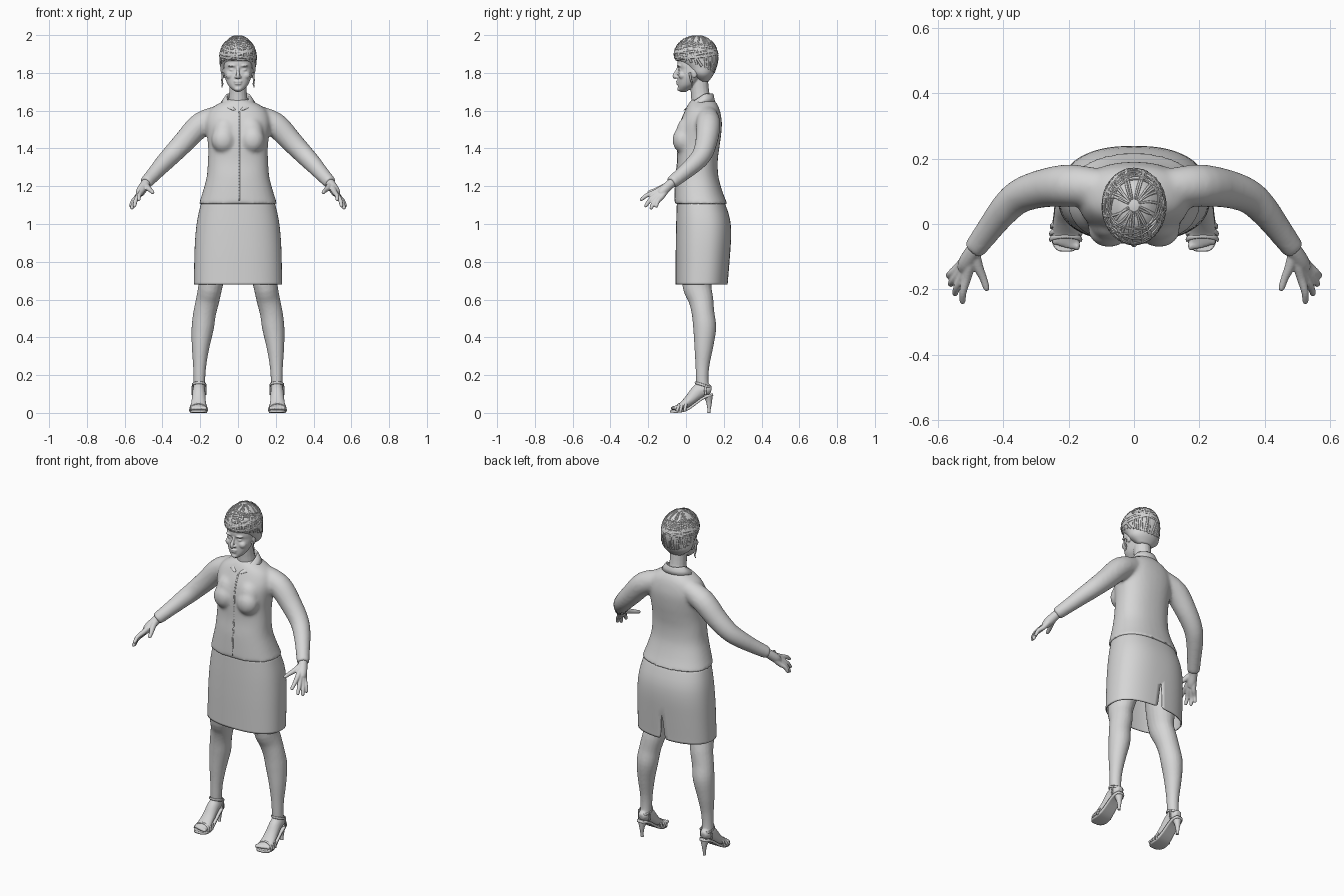
import bpy, bmesh, math, random
from mathutils import Vector, Matrix

random.seed(4)
if "Cube" in bpy.data.objects:
    bpy.data.objects.remove(bpy.data.objects["Cube"])

GREY = bpy.data.materials.new("light grey")
GREY.use_nodes = True
GREY.diffuse_color = (.67, .67, .67, 1)
GREY.node_tree.nodes["Principled BSDF"].inputs["Base Color"].default_value = (.67, .67, .67, 1)


def finish(name, bm, voxel=0, smooth=3, subsurf=0, solid=0, mirror=False):
    """Turn a bmesh into a smooth object with its modifiers."""
    bmesh.ops.recalc_face_normals(bm, faces=bm.faces)
    mesh = bpy.data.meshes.new(name)
    for f in bm.faces:
        f.smooth = True
    bm.to_mesh(mesh)
    bm.free()
    ob = bpy.data.objects.new(name, mesh)
    bpy.context.collection.objects.link(ob)
    mesh.materials.append(GREY)
    if voxel:
        r = ob.modifiers.new("blend", 'REMESH')
        r.mode, r.voxel_size, r.use_smooth_shade = 'VOXEL', voxel, True
        s = ob.modifiers.new("soften", 'SMOOTH')
        s.factor, s.iterations = 0.5, smooth
    if subsurf:
        s = ob.modifiers.new("round", 'SUBSURF')
        s.levels = s.render_levels = subsurf
    if solid:
        ob.modifiers.new("thickness", 'SOLIDIFY').thickness = solid
    if mirror:
        ob.modifiers.new("mirror", 'MIRROR')
    return ob


def refine(rows, k=4):
    """Smooth curve through rows of numbers."""
    out = []
    for i in range(len(rows) - 1):
        quad = [rows[max(i - 1, 0)], rows[i], rows[i + 1], rows[min(i + 2, len(rows) - 1)]]
        for j in range(k):
            t = j / k
            out.append(tuple(b + t / 2 * (c - a + t * (2 * a - 5 * b + 4 * c - d + t * (3 * (b - c) + d - a)))
                             for a, b, c, d in zip(*quad)))
    return out + [tuple(rows[-1])]


def skin(bm, rings, closed=True, caps=True):
    """Bridge rows of points into a surface."""
    rows = [[bm.verts.new(p) for p in r] for r in rings]
    n = len(rows[0])
    for a, b in zip(rows, rows[1:]):
        for i in range(n if closed else n - 1):
            j = (i + 1) % n
            bm.faces.new((a[i], a[j], b[j], b[i]))
    if caps:
        bm.faces.new(rows[0])
        bm.faces.new(rows[-1])


def section(z, rx, front, back, n=32, power=2.0, gap=None):
    """Horizontal rounded section, starting at the back."""
    g = gap or 0
    steps = n if gap is None else n - 1
    pts = []
    for i in range(n):
        a = g + (2 * math.pi - 2 * g) * i / steps
        s, c = math.sin(a), math.cos(a)
        pts.append((rx * math.copysign(abs(s) ** (2 / power), s),
                    (front + back) / 2 + (back - front) / 2 * math.copysign(abs(c) ** (2 / power), c), z))
    return pts


def tube(bm, path, n=16, ref=(1, 0, 0), loop=False):
    """Sweep an ellipse; each point is x, y, z, radius[, second radius]."""
    if not loop:
        path = refine([(*p[:4], p[-1]) for p in path])
    c = [Vector(p[:3]) for p in path]
    rings = []
    for i, p in enumerate(path):
        if loop:
            t = c[(i + 1) % len(c)] - c[i - 1]
        else:
            t = c[min(i + 1, len(c) - 1)] - c[max(i - 1, 0)]
        t.normalize()
        s = Vector(ref)
        s = (s - t * s.dot(t)).normalized()
        u = t.cross(s)
        ra, rb = p[3], p[-1]
        rings.append([c[i] + s * ra * math.cos(k * 2 * math.pi / n) + u * rb * math.sin(k * 2 * math.pi / n)
                      for k in range(n)])
    if loop:
        rings.append(rings[0])
    skin(bm, rings, caps=not loop)
    if loop:
        bmesh.ops.remove_doubles(bm, verts=bm.verts, dist=1e-5)


def blob(bm, centre, radii):
    bmesh.ops.create_uvsphere(bm, u_segments=20, v_segments=12, radius=1,
                              matrix=Matrix.Translation(centre) @ Matrix.Diagonal((*radii, 1)))


# Jacket: torso, bust and sleeves blended together
bm = bmesh.new()
skin(bm, [section(*r, power=2.3) for r in refine((
    (1.105, .208, -.062, .22), (1.17, .187, -.06, .194), (1.25, .166, -.056, .172),
    (1.33, .16, -.047, .168), (1.40, .158, -.046, .176), (1.47, .165, -.044, .186),
    (1.54, .172, -.03, .19), (1.60, .152, -.005, .18), (1.635, .108, .012, .165), (1.66, .055, .03, .145)))])
for s in (1, -1):
    blob(bm, (s * .077, -.016, 1.445), (.064, .056, .07))
    blob(bm, (s * .07, .0, 1.48), (.065, .052, .085))
    tube(bm, [(s * x, *r) for x, *r in (
        (.09, .11, 1.575, .056), (.195, .118, 1.528, .065), (.283, .108, 1.437, .059), (.35, .085, 1.367, .053),
        (.395, .045, 1.32, .048), (.44, -.012, 1.27, .041), (.489, -.078, 1.217, .035))], n=20)
jacket = finish("jacket", bm, voxel=.009, smooth=12)

# Front placket laid on the jacket
bm = bmesh.new()
skin(bm, [[(x, -.3, 1.125 + .47 * i / 30) for x in (.002, .01)] for i in range(31)], closed=False, caps=False)
placket = finish("jacket_placket", bm)
wrap = placket.modifiers.new("lay", 'SHRINKWRAP')
wrap.target, wrap.wrap_method, wrap.use_project_y, wrap.offset = jacket, 'PROJECT', True, .001
placket.modifiers.new("thickness", 'SOLIDIFY').thickness = .003

# Folded collar, meeting in a narrow V at the front
bm = bmesh.new()
rows = [[], [], [], []]
for i in range(29):
    a = (-1 + i / 14) * 2.95
    drop = max(0, abs(a) - 1.3) / 1.65
    for row, rx, ry, z in zip(rows, (.05, .057, .063, .092), (.052, .058, .063, .072),
                              (1.64 - .04 * drop, 1.692 - .085 * drop, 1.693 - .086 * drop, 1.65 - .05 * drop)):
        row.append((rx * math.sin(a), .082 - .026 * drop + ry * math.cos(a), z))
skin(bm, rows, closed=False, caps=False)
finish("collar", bm, subsurf=1, solid=.003)

# Skirt with a slit at the back
bm = bmesh.new()
skin(bm, [section(*r, n=41, power=2.4, gap=g) for *r, g in (
    (1.14, .188, -.048, .195, 0), (1.05, .212, -.051, .23, 0), (.99, .222, -.053, .24, 0),
    (.92, .228, -.054, .24, 0), (.86, .231, -.055, .235, 0), (.77, .233, -.055, .228, .02),
    (.70, .234, -.055, .222, .035), (.68, .234, -.055, .221, .04))], closed=False, caps=False)
bmesh.ops.remove_doubles(bm, verts=bm.verts, dist=1e-4)
finish("skirt", bm, subsurf=1, solid=.006)

# Legs and feet
bm = bmesh.new()
tube(bm, [(.115, .085, .95, .09, .1), (.13, .07, .8, .08, .09), (.145, .058, .68, .065, .078),
          (.16, .079, .6, .062, .066), (.176, .09, .53, .06, .06), (.187, .099, .45, .059, .061),
          (.198, .094, .35, .047, .05), (.203, .087, .25, .035, .037), (.205, .086, .17, .031, .033),
          (.206, .092, .11, .031, .035)], n=20)
tube(bm, [(.207, .134, .12, .018, .02), (.207, .112, .123, .031, .032), (.207, .07, .116, .034, .04),
          (.208, .02, .068, .038, .03), (.209, -.025, .034, .043, .02), (.209, -.055, .026, .042, .014)])
for i in range(5):
    blob(bm, (.174 + i * .017, -.066 + .004 * i, .025), (.01, .017, .012))
finish("leg", bm, voxel=.006, smooth=4, mirror=True)

# Shoes: arched sole, stiletto heel and straps
bm = bmesh.new()
skin(bm, [[(.208 + w * k, y, z) for k in (-1, -.6, 0, .6, 1)] for y, z, w in (
    (.142, .104, .02), (.115, .097, .033), (.08, .082, .034), (.03, .04, .036), (-.01, .015, .044),
    (-.05, .013, .047), (-.075, .014, .036), (-.083, .015, .02))], closed=False, caps=False)
finish("shoe_sole", bm, subsurf=1, solid=.013, mirror=True)
bm = bmesh.new()
tube(bm, [(.208, .116, .097, .03, .026), (.208, .122, .06, .016, .016),
          (.208, .122, .02, .009, .009), (.208, .12, 0, .009, .009)])
finish("shoe_heel", bm, mirror=True)
bm = bmesh.new()
for y, w, h in ((-.048, .047, .038), (-.03, .047, .048), (-.008, .045, .062)):
    tube(bm, [(.209 + w * math.cos(i * math.pi / 7), y + .012 * math.sin(i * math.pi / 7),
               .01 + h * math.sin(i * math.pi / 7), .008, .004) for i in range(8)], n=8, ref=(0, 1, 0))
tube(bm, [(.206 + .036 * math.sin(i * math.pi / 10), .09 + .041 * math.cos(i * math.pi / 10),
           .148 - .012 * math.cos(i * math.pi / 10), .007, .003) for i in range(20)], n=8, ref=(0, 0, 1), loop=True)
for s in (1, -1):
    tube(bm, [(.207 + s * .035, .105, .095, .006, .004), (.207 + s * .036, .102, .12, .006, .004),
              (.206 + s * .034, .108, .148, .006, .004)], n=8, ref=(0, 1, 0))
finish("shoe_straps", bm, mirror=True)

# Hands: each finger runs from the wrist to its tip
bm = bmesh.new()
wrist = Vector((.49, -.082, 1.212))
tube(bm, [(.465, -.045, 1.24, .024), (*wrist, .025), (.512, -.118, 1.178, .026), (.522, -.138, 1.158, .02)])
for knuckle, tip in (((.512, -.165, 1.168), (.525, -.243, 1.125)), ((.523, -.157, 1.154), (.549, -.217, 1.09)),
                     ((.531, -.145, 1.145), (.563, -.187, 1.078)), ((.535, -.13, 1.142), (.57, -.16, 1.088))):
    k, t = Vector(knuckle), Vector(tip)
    mid = k.lerp(t, .5) + Vector((.005, -.004, .005))
    tube(bm, [(*wrist, .017), (*wrist.lerp(k, .6), .016), (*k, .0145), (*mid, .0115),
              (*mid.lerp(t, .8), .0095), (*t, .005)], n=12)
tube(bm, [(*wrist, .018), (.478, -.128, 1.192, .016), (.462, -.165, 1.178, .012),
          (.452, -.195, 1.168, .01), (.45, -.205, 1.165, .005)], n=12)
finish("hand", bm, voxel=.004, smooth=3, mirror=True)

# Head, face and neck
bm = bmesh.new()
blob(bm, (0, .05, 1.85), (.08, .094, .09))
skin(bm, [section(*r, power=2.2) for r in refine((
    (1.70, .012, -.03, 0), (1.712, .03, -.04, .02), (1.735, .052, -.043, .05), (1.77, .068, -.044, .08),
    (1.80, .075, -.042, .1), (1.82, .076, -.039, .1), (1.84, .075, -.046, .1), (1.87, .073, -.046, .1)))])
tube(bm, [(0, .088, 1.6, .06), (0, .075, 1.69, .047, .049), (0, .065, 1.79, .047, .05)])
tube(bm, [(0, -.038, 1.835, .007), (0, -.05, 1.808, .008), (0, -.061, 1.784, .011), (0, -.052, 1.772, .009)], n=12)
blob(bm, (0, -.043, 1.754), (.023, .01, .006))
blob(bm, (0, -.042, 1.743), (.02, .01, .006))
blob(bm, (0, -.033, 1.715), (.02, .014, .012))
for s in (1, -1):
    blob(bm, (s * .011, -.049, 1.778), (.008, .01, .007))
    blob(bm, (s * .031, -.034, 1.838), (.024, .015, .007))
    blob(bm, (s * .03, -.029, 1.816), (.016, .011, .007))
    blob(bm, (s * .042, -.018, 1.787), (.024, .022, .022))
    blob(bm, (s * .074, .045, 1.80), (.009, .016, .027))
finish("head", bm, voxel=.004, smooth=3)

# Loose curls in front of the ears
bm = bmesh.new()
tube(bm, [(.078, .02, 1.80, .006), (.084, .026, 1.765, .005), (.082, .034, 1.74, .004), (.086, .03, 1.722, .002)], n=8)
finish("side_curl", bm, mirror=True)

# Tall pinned-up hair
HAIR = refine(((1.755, .045, .07, .12), (1.79, .086, .025, .145), (1.83, .093, -.008, .16),
               (1.865, .096, -.048, .169), (1.89, .097, -.062, .17), (1.92, .091, -.059, .164),
               (1.95, .077, -.043, .15), (1.98, .05, -.008, .12), (1.993, .027, .025, .09), (1.998, .006, .05, .062)))


def hair_point(a, z):
    for p, q in zip(HAIR, HAIR[1:]):
        if z <= q[0]:
            break
    f = min(1, (z - p[0]) / (q[0] - p[0]))
    z, rx, front, back = (u + (v - u) * f for u, v in zip(p, q))
    return rx * math.sin(a), (front + back) / 2 + (back - front) / 2 * math.cos(a), z


bm = bmesh.new()
skin(bm, [section(*row, n=48) for row in HAIR])
finish("hair", bm)

# Flat locks: some wrap around the hair, some sweep up to the crown
bm = bmesh.new()
for k in range(16):
    base, tilt, phase = random.uniform(1.885, 1.945), random.uniform(.015, .04), random.uniform(0, 6)
    tube(bm, [(*hair_point(i * math.pi / 18, base + tilt * math.sin(i * math.pi / 18 + phase)), .006, .003)
              for i in range(36)], n=6, ref=(0, 0, 1), loop=True)
for k in range(26):
    a, twist = k * math.pi / 13, random.uniform(-.7, .7)
    low = 1.80 + .04 * (1 - math.cos(a))
    tube(bm, [(*hair_point(a + twist * i / 9, low + (1.996 - low) * math.sin(i * math.pi / 18)), .007 - .0005 * i, .003)
              for i in range(10)], n=6, ref=(math.cos(a), -math.sin(a), 0))
finish("hair_locks", bm)
